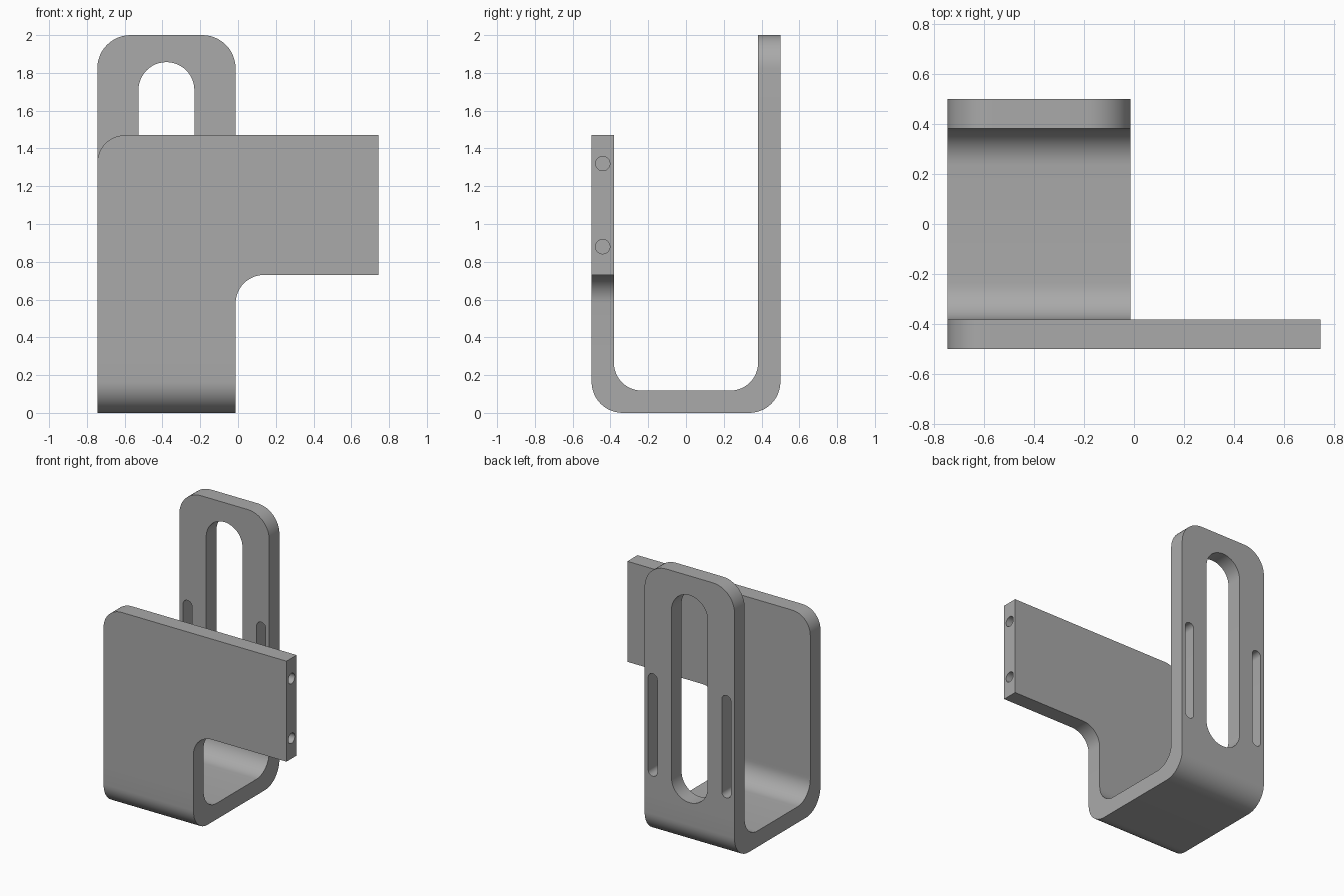
import bpy, bmesh, math
from mathutils import Vector

if "Cube" in bpy.data.objects:
    bpy.data.objects.remove(bpy.data.objects["Cube"], do_unlink=True)

HALF = 0.745           # half of the full width
EDGE = -0.013          # right edge of the trough and the back plate
T = 0.118              # sheet thickness
SEAM = 0.29            # height where the plates meet the trough
MID = (EDGE - HALF) / 2

grey = bpy.data.materials.new("plain grey")
grey.use_nodes = True
grey.diffuse_color = (0.4, 0.4, 0.4, 1)
grey.node_tree.nodes["Principled BSDF"].inputs["Base Color"].default_value = (0.4, 0.4, 0.4, 1)


def rounded(corners, steps=12):
    """Outline from (a, b, radius) corners, with arcs at the right angles."""
    out = []
    for i, (a, b, r) in enumerate(corners):
        p = Vector((a, b))
        if r == 0:
            out.append(p)
            continue
        u = (Vector(corners[i - 1][:2]) - p).normalized()
        v = (Vector(corners[(i + 1) % len(corners)][:2]) - p).normalized()
        centre = p + (u + v) * r
        for k in range(steps + 1):
            t = math.pi / 2 * k / steps
            out.append(centre - v * r * math.cos(t) - u * r * math.sin(t))
    return out


def prism(bm, outline, axis, lo, hi):
    """Extrude an outline along x (outline in y, z) or y (outline in x, z)."""
    def place(p, d):
        return (d, p.x, p.y) if axis == "x" else (p.x, d, p.y)
    face = bm.faces.new([bm.verts.new(place(p, lo)) for p in outline])
    moved = bmesh.ops.extrude_face_region(bm, geom=[face])["geom"]
    shift = Vector(place(Vector((0, 0)), hi - lo))
    bmesh.ops.translate(bm, vec=shift, verts=[g for g in moved if isinstance(g, bmesh.types.BMVert)])


def finish(bm, name):
    bmesh.ops.recalc_face_normals(bm, faces=bm.faces)
    mesh = bpy.data.meshes.new(name)
    bm.to_mesh(mesh)
    bm.free()
    mesh.materials.append(grey)
    obj = bpy.data.objects.new(name, mesh)
    bpy.context.collection.objects.link(obj)
    return obj


bm = bmesh.new()
# Trough: U section with rounded bends
prism(bm, rounded([
    (-0.5, SEAM, 0), (-0.5, 0, 0.165), (0.5, 0, 0.165), (0.5, SEAM, 0),
    (0.5 - T, SEAM, 0), (0.5 - T, T, 0.148), (T - 0.5, T, 0.148), (T - 0.5, SEAM, 0),
]), "x", -HALF, EDGE)
# Front plate with its side arm
prism(bm, rounded([
    (-HALF, SEAM, 0), (EDGE, SEAM, 0), (EDGE, 0.73, 0.15), (HALF, 0.73, 0),
    (HALF, 1.47, 0), (-HALF, 1.47, 0.147),
]), "y", -0.5, T - 0.5)
# Tall back plate
prism(bm, rounded([
    (-HALF, SEAM, 0), (EDGE, SEAM, 0), (EDGE, 2, 0.176), (-HALF, 2, 0.176),
]), "y", 0.5 - T, 0.5)
# Weld the three into one bent sheet
inner = [f for f in bm.faces if all(abs(v.co.z - SEAM) < 1e-4 for v in f.verts)]
bmesh.ops.delete(bm, geom=inner, context="FACES")
bmesh.ops.remove_doubles(bm, verts=bm.verts, dist=1e-4)
bmesh.ops.dissolve_limit(bm, angle_limit=0.01, verts=bm.verts, edges=bm.edges)
bracket = finish(bm, "hook_bracket")


def slot_cutter(name, x, width, bottom, top):
    bm = bmesh.new()
    r, a, b = width / 2, x - width / 2, x + width / 2
    prism(bm, rounded([(a, bottom, r), (b, bottom, r), (b, top, r), (a, top, r)]), "y", 0.3, 0.6)
    bmesh.ops.remove_doubles(bm, verts=bm.verts, dist=1e-4)
    return finish(bm, name)


def hole_cutter(name, z):
    bpy.ops.mesh.primitive_cylinder_add(vertices=32, radius=0.038, depth=0.6,
                                        location=(HALF, (T - 1) / 2, z),
                                        rotation=(0, math.pi / 2, 0))
    obj = bpy.context.object
    obj.name = name
    obj.data.materials.append(grey)
    return obj


# Long centre slot, two narrow side slots, two screw holes in the arm end
cutters = [slot_cutter("centre_slot", MID, 0.296, 0.33, 1.857)]
for side in (-1, 1):
    cutters.append(slot_cutter("side_slot", MID + side * 0.3, 0.074, 0.445, 1.2))
for z in (0.88, 1.32):
    cutters.append(hole_cutter("screw_hole", z))

bpy.ops.object.select_all(action="DESELECT")
bpy.context.view_layer.objects.active = bracket
bracket.select_set(True)
for cutter in cutters:
    cutter.hide_render = True
    mod = bracket.modifiers.new("cut", "BOOLEAN")
    mod.operation = "DIFFERENCE"
    mod.solver = "EXACT"
    mod.object = cutter
    bpy.ops.object.modifier_apply(modifier=mod.name)
    bpy.data.objects.remove(cutter, do_unlink=True)

bpy.ops.object.shade_smooth_by_angle(angle=math.radians(30))
